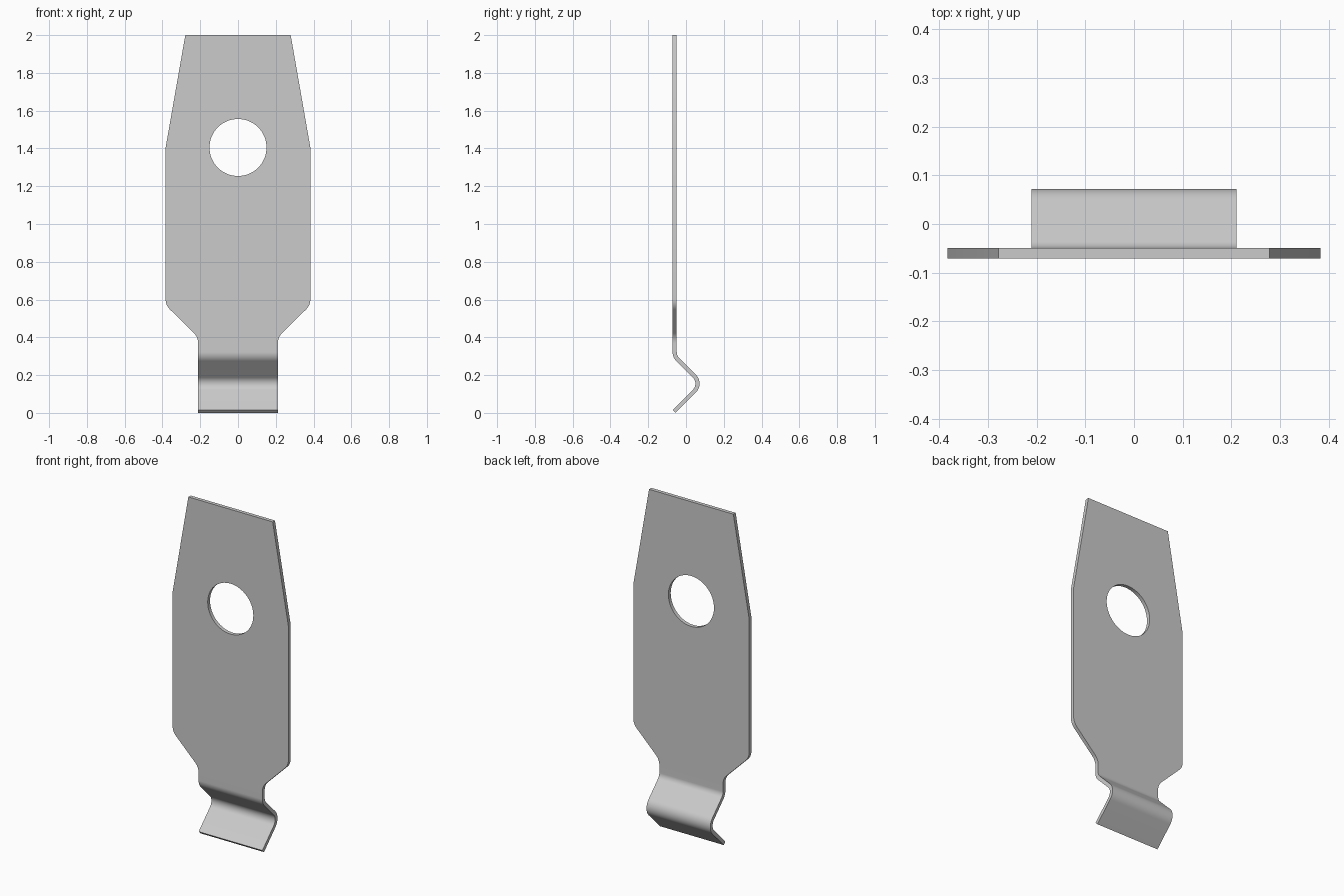
import bpy, bmesh, math
from mathutils import Vector

if "Cube" in bpy.data.objects:
    bpy.data.objects.remove(bpy.data.objects["Cube"])

THICK = 0.022


def fillet(points, radii, steps=12):
    """Round the corners of an open 2D polyline."""
    pts = [Vector(p) for p in points]
    out = [pts[0]]
    for i in range(1, len(pts) - 1):
        p, r = pts[i], radii[i]
        if r == 0:
            out.append(p)
            continue
        a, b = (pts[i - 1] - p).normalized(), (pts[i + 1] - p).normalized()
        half = a.angle(b) / 2
        centre = p + (a + b).normalized() * (r / math.sin(half))
        start = p + a * (r / math.tan(half)) - centre
        end = p + b * (r / math.tan(half)) - centre
        sweep = start.angle(end)
        for k in range(steps + 1):
            t = k / steps
            out.append(centre + (start * math.sin((1 - t) * sweep)
                                 + end * math.sin(t * sweep)) / math.sin(sweep))
    out.append(pts[-1])
    return out


def prism(name, coords, offset):
    """Extrude a closed loop of 3D points along an offset."""
    bm = bmesh.new()
    face = bm.faces.new([bm.verts.new(c) for c in coords])
    ext = bmesh.ops.extrude_face_region(bm, geom=[face])
    bmesh.ops.translate(bm, vec=offset,
                        verts=[g for g in ext["geom"] if isinstance(g, bmesh.types.BMVert)])
    bmesh.ops.recalc_face_normals(bm, faces=bm.faces)
    mesh = bpy.data.meshes.new(name)
    bm.to_mesh(mesh)
    bm.free()
    obj = bpy.data.objects.new(name, mesh)
    bpy.context.collection.objects.link(obj)
    return obj


def boolean(obj, cutter, operation):
    """Apply a boolean and delete its cutter."""
    cutter.hide_render = True
    mod = obj.modifiers.new(cutter.name, 'BOOLEAN')
    mod.operation, mod.object, mod.solver = operation, cutter, 'EXACT'
    bpy.context.view_layer.objects.active = obj
    bpy.ops.object.modifier_apply(modifier=mod.name)
    bpy.data.objects.remove(cutter)


# Bent sheet: side centreline (y, z) thickened, then extruded across x
path = fillet([(-0.06, 2.2), (-0.06, 0.299), (0.0845, 0.155), (-0.063, 0.0078)],
              [0, 0.057, 0.057, 0])
left, right = [], []
for i, p in enumerate(path):
    d = (path[min(i + 1, len(path) - 1)] - path[max(i - 1, 0)]).normalized()
    if i == 1:
        d = (path[1] - path[0]).normalized()
    n = Vector((-d.y, d.x)) * THICK / 2
    left.append(p + n)
    right.append(p - n)
clip = prism("spring_clip", [(-0.5, p.x, p.y) for p in left + right[::-1]], (1, 0, 0))

# Front outline: tapered head, wide body and narrow foot
side = fillet([(0.279, 2.0), (0.383, 1.405), (0.383, 0.57), (0.211, 0.40), (0.211, -0.1)],
              [0, 0, 0.075, 0.075, 0])
loop = [(p.x, -0.5, p.y) for p in side] + [(-p.x, -0.5, p.y) for p in side[::-1]]
boolean(clip, prism("outline_cutter", loop, (0, 1, 0)), 'INTERSECT')

# Round mounting hole
ring = [(0.151 * math.cos(k * math.tau / 64), -0.5, 1.405 + 0.151 * math.sin(k * math.tau / 64))
        for k in range(64)]
boolean(clip, prism("hole_cutter", ring, (0, 1, 0)), 'DIFFERENCE')

# Smooth bends, crisp sheet edges
bpy.context.view_layer.objects.active = clip
clip.select_set(True)
bpy.ops.object.shade_smooth_by_angle(angle=math.radians(25))
